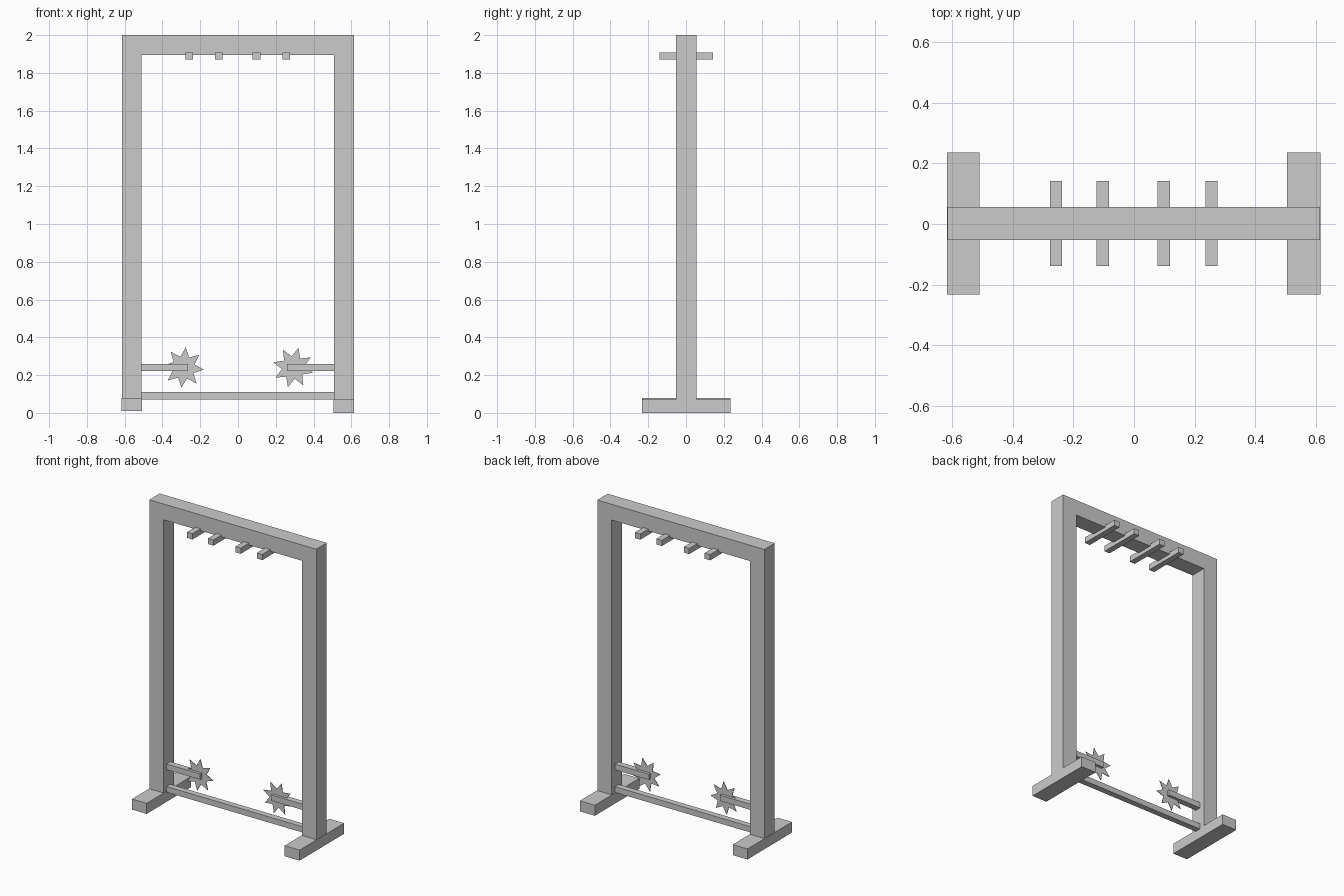
import bpy, math

if "Cube" in bpy.data.objects:
    bpy.data.objects.remove(bpy.data.objects["Cube"])

def mesh_object(name, verts, faces):
    mesh = bpy.data.meshes.new(name)
    mesh.from_pydata(verts, [], faces)
    mesh.update()
    obj = bpy.data.objects.new(name, mesh)
    bpy.context.collection.objects.link(obj)
    return obj

def prism(name, profile, y0, y1):
    """Extrude a counter-clockwise (x, z) outline from y0 to y1."""
    n = len(profile)
    verts = [(x, y, z) for y in (y0, y1) for x, z in profile]
    faces = [tuple(range(n)), tuple(reversed(range(n, 2 * n)))]
    faces += [(i, i + n, (i + 1) % n + n, (i + 1) % n) for i in range(n)]
    return mesh_object(name, verts, faces)

def box(name, x0, x1, y0, y1, z0, z1):
    return prism(name, [(x0, z0), (x1, z0), (x1, z1), (x0, z1)], y0, y1)

def star(name, cx, cz, phase, y=0.0, points=8, outer=0.108, inner=0.06, thick=0.004):
    outline = []
    for i in range(points * 2):
        r = inner if i % 2 else outer
        a = math.radians(phase) + math.pi * i / points
        outline.append((cx + r * math.cos(a), cz + r * math.sin(a)))
    return prism(name, outline, y - thick / 2, y + thick / 2)

# Upright frame: two posts and a top beam in one piece
prism("frame", [(-0.615, 0.04), (-0.511, 0.04), (-0.511, 1.895), (0.507, 1.895),
                (0.507, 0.04), (0.613, 0.04), (0.613, 2.0), (-0.615, 2.0)],
      -0.053, 0.056)

# Feet
box("left_foot", -0.617, -0.509, -0.232, 0.236, 0.01, 0.08)
box("right_foot", 0.505, 0.615, -0.232, 0.236, 0.0, 0.07)

# Lower crossbar
box("crossbar", -0.515, 0.511, -0.02, 0.02, 0.072, 0.11)

# Pegs through the underside of the top beam
for i, x in enumerate((-0.257, -0.103, 0.098, 0.256)):
    box(f"peg_{i + 1}", x - 0.02, x + 0.02, -0.139, 0.142, 1.87, 1.908)

# Short arms with star wheels
box("left_arm", -0.515, -0.264, -0.02, 0.02, 0.222, 0.26)
box("right_arm", 0.259, 0.511, -0.02, 0.02, 0.222, 0.26)
star("left_star_wheel", -0.288, 0.24, 39)
star("right_star_wheel", 0.292, 0.24, 30)
